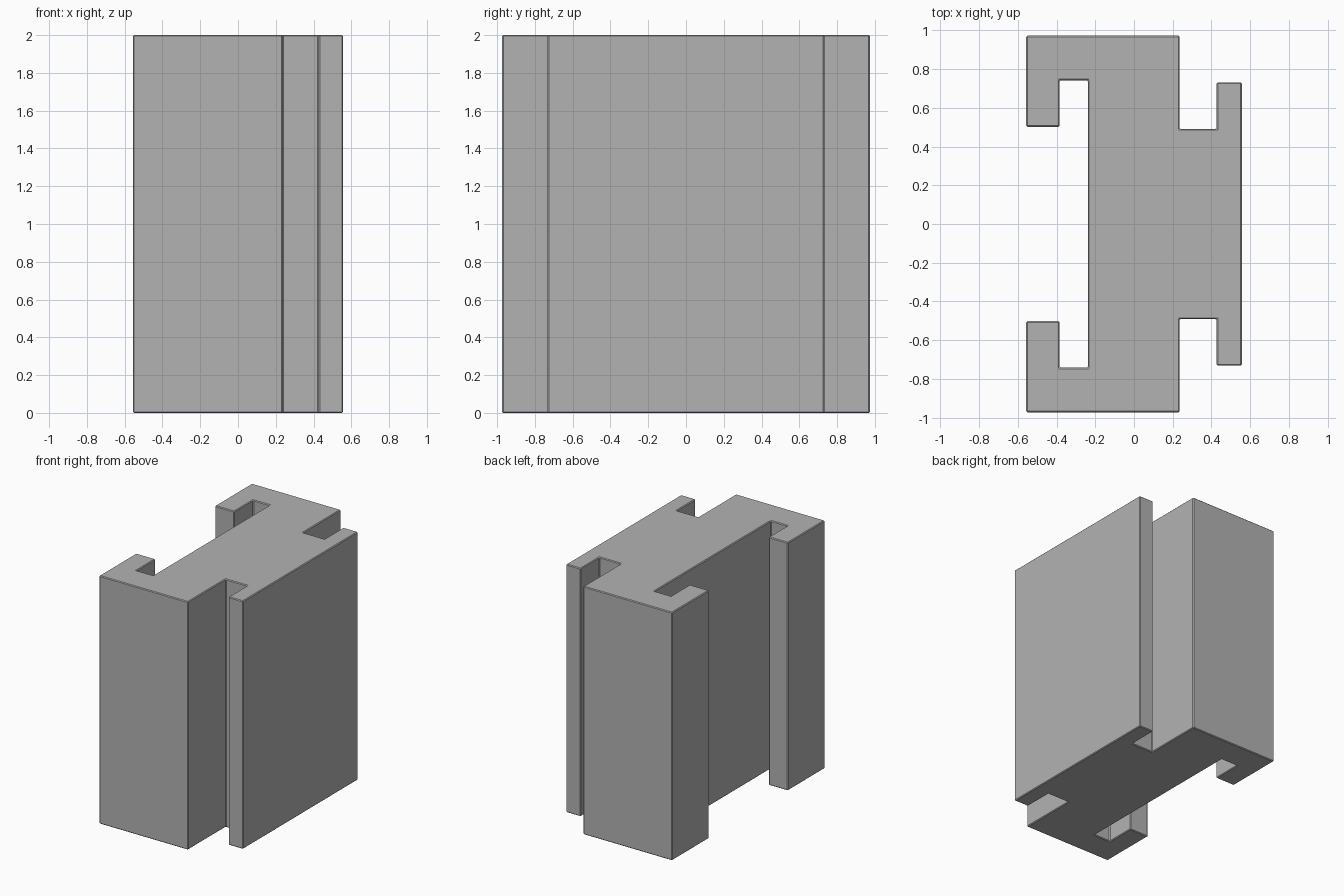
import bpy
import bmesh

if "Cube" in bpy.data.objects:
    bpy.data.objects.remove(bpy.data.objects["Cube"])

HEIGHT = 2.0

# Single flat grey
grey = bpy.data.materials.new("plain_grey")
grey.diffuse_color = (0.45, 0.45, 0.45, 1)
grey.use_nodes = True
grey.node_tree.nodes["Principled BSDF"].inputs["Base Color"].default_value = grey.diffuse_color

# Half of the cross-section (y > 0), from the right side round to the left recess
half = [
    (0.557, 0.732), (0.427, 0.732), (0.427, 0.492), (0.235, 0.492),
    (0.235, 0.973), (-0.557, 0.973), (-0.557, 0.502), (-0.385, 0.502),
    (-0.385, 0.742), (-0.238, 0.742),
]
profile = half + [(x, -y) for x, y in reversed(half)]

# Extrude the mirrored profile upwards
bm = bmesh.new()
base = bm.faces.new([bm.verts.new((x, y, 0)) for x, y in profile])
result = bmesh.ops.extrude_face_region(bm, geom=[base], use_keep_orig=True)
top = [v for v in result["geom"] if isinstance(v, bmesh.types.BMVert)]
bmesh.ops.translate(bm, verts=top, vec=(0, 0, HEIGHT))
bmesh.ops.recalc_face_normals(bm, faces=bm.faces)

mesh = bpy.data.meshes.new("slotted_block")
bm.to_mesh(mesh)
bm.free()
mesh.materials.append(grey)
block = bpy.data.objects.new("slotted_block", mesh)
bpy.context.collection.objects.link(block)

# Fine chamfer on every edge
bevel = block.modifiers.new("edge_chamfer", 'BEVEL')
bevel.width = 0.006
bevel.segments = 1
bevel.limit_method = 'ANGLE'
